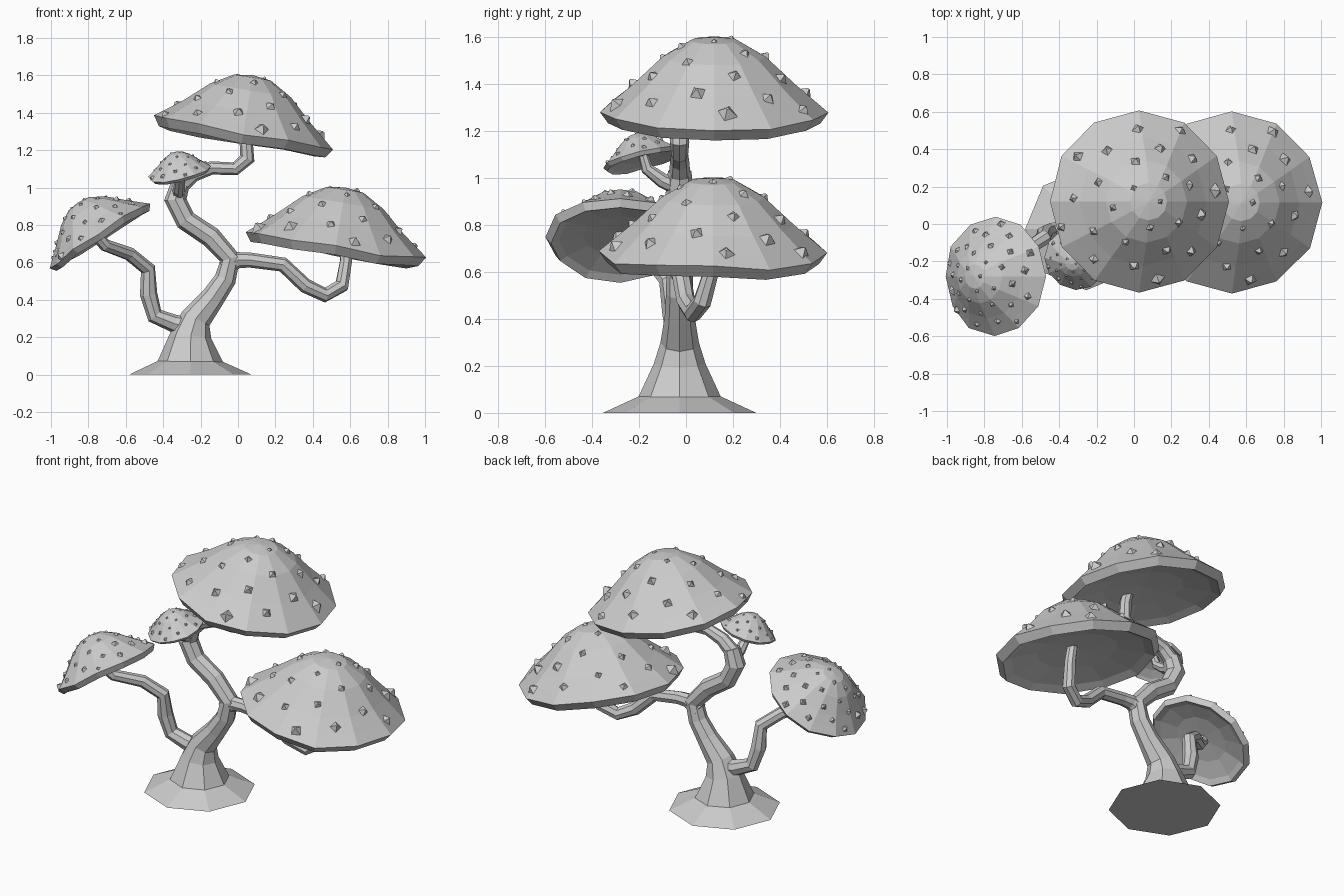
import bpy, bmesh, math, random
from mathutils import Vector, Matrix

random.seed(4)
cube = bpy.data.objects.get("Cube")
if cube:
    bpy.data.objects.remove(cube)

grey = bpy.data.materials.new("plain_grey")
grey.use_nodes = True
grey.diffuse_color = (0.6, 0.6, 0.6, 1)
grey.node_tree.nodes["Principled BSDF"].inputs["Base Color"].default_value = (0.6, 0.6, 0.6, 1)


def finish(bm, name):
    bmesh.ops.recalc_face_normals(bm, faces=bm.faces)
    mesh = bpy.data.meshes.new(name)
    bm.to_mesh(mesh)
    bm.free()
    mesh.materials.append(grey)
    obj = bpy.data.objects.new(name, mesh)
    bpy.context.collection.objects.link(obj)


def bridge(bm, a, b):
    n = len(a)
    for i in range(n):
        bm.faces.new((a[i], a[(i + 1) % n], b[(i + 1) % n], b[i]))


def tube(name, path, sides=8):
    """Faceted limb through (x, y, z, radius) points."""
    bm = bmesh.new()
    pts = [Vector(p[:3]) for p in path]
    rings = []
    side = Vector((0, 1, 0))
    for i, p in enumerate(pts):
        before = (p - pts[i - 1]).normalized() if i else Vector()
        after = (pts[i + 1] - p).normalized() if i + 1 < len(pts) else Vector()
        along = (before + after).normalized() if i else Vector((0, 0, 1)) if path[0][2] == 0 else after
        side = (side - along * side.dot(along)).normalized()
        other = along.cross(side)
        ring = []
        for k in range(sides):
            t = math.tau * k / sides
            ring.append(bm.verts.new(p + path[i][3] * (side * math.cos(t) + other * math.sin(t))))
        rings.append(ring)
    for a, b in zip(rings, rings[1:]):
        bridge(bm, a, b)
    bm.faces.new(rings[0])
    bm.faces.new(rings[-1])
    finish(bm, name)


# Outer bell, tucked lip and shallow underside as (radius, height)
APEX, CEILING = 0.338, 0.05
OUTER = [(0.1, 0.325), (0.22, 0.255), (0.345, 0.14), (0.425, 0.075), (0.487, 0.025)]
INNER = [(0.452, -0.025), (0.4, 0.0), (0.24, 0.035)]


def outer_point(r, angle):
    """Point and outward normal on the bell."""
    prof = [(0, APEX)] + OUTER
    for (r0, z0), (r1, z1) in zip(prof, prof[1:]):
        if r <= r1:
            break
    z = z0 + (z1 - z0) * (r - r0) / (r1 - r0)
    out = Vector((math.cos(angle), math.sin(angle), 0))
    normal = out * (z0 - z1) + Vector((0, 0, r1 - r0))
    return out * r * 0.98 + Vector((0, 0, z)), normal.normalized()


def cap(name, centre, lean_x, lean_y, scale, warts, wart_size, sides=12):
    """Mushroom cap leaning by degrees towards +x and -y, with pyramid warts."""
    place = (Matrix.Translation(centre) @ Matrix.Rotation(math.radians(lean_y), 4, 'X')
             @ Matrix.Rotation(math.radians(lean_x), 4, 'Y') @ Matrix.Scale(scale, 4))
    bm = bmesh.new()
    top = bm.verts.new((0, 0, APEX))
    under = bm.verts.new((0, 0, CEILING))
    # Uneven brim: each spoke droops or lifts as a whole
    droop = [random.uniform(-0.018, 0.018) for _ in range(sides)]
    rings = []
    for r, z in OUTER + INNER:
        ring = []
        for k in range(sides):
            t = math.tau * k / sides
            lift = droop[k] * (r / 0.487) ** 3
            ring.append(bm.verts.new((r * math.cos(t), r * math.sin(t), z + lift)))
        rings.append(ring)
    for a, b in zip(rings, rings[1:]):
        bridge(bm, a, b)
    for k in range(sides):
        j = (k + 1) % sides
        bm.faces.new((top, rings[0][k], rings[0][j]))
        bm.faces.new((under, rings[-1][j], rings[-1][k]))
    bm.transform(place)
    finish(bm, name)

    # Warts spread by the golden angle, larger towards the brim
    bm = bmesh.new()
    for i in range(warts):
        r = 0.46 * math.sqrt((i + 0.5) / warts)
        p, n = outer_point(r, i * 2.39996)
        size = wart_size * random.uniform(0.8, 1.1) * (0.45 + 1.2 * r)
        spin = Matrix.Rotation(random.uniform(0, math.tau), 4, 'Z')
        turn = n.to_track_quat('Z', 'Y').to_matrix().to_4x4()
        bmesh.ops.create_cone(bm, cap_ends=True, segments=4, radius1=size,
                              radius2=size * 0.15, depth=size * 0.8,
                              matrix=Matrix.Translation(p + n * size * 0.1) @ turn @ spin)
    bm.transform(place)
    finish(bm, name + "_warts")


# Flared foot and winding trunk
Y = -0.027
tube("trunk", [(-0.255, Y, 0, 0.327), (-0.255, Y, 0.07, 0.175), (-0.252, Y, 0.21, 0.11),
               (-0.225, Y, 0.3, 0.082), (-0.135, Y, 0.41, 0.064), (-0.068, Y, 0.51, 0.058),
               (-0.042, Y, 0.62, 0.056), (-0.145, Y, 0.735, 0.057), (-0.28, Y, 0.825, 0.057),
               (-0.335, Y, 0.935, 0.06), (-0.305, Y, 1.03, 0.05)])

# Limbs carrying the caps
tube("top_limb", [(-0.32, Y, 1.0, 0.047), (-0.24, Y, 1.07, 0.041), (-0.14, Y, 1.105, 0.036),
                  (-0.015, Y, 1.1, 0.036), (0.05, Y, 1.155, 0.041), (0.042, Y, 1.27, 0.035),
                  (0.035, 0, 1.35, 0.03)])
tube("left_limb", [(-0.08, Y, 0.57, 0.047), (0.0, Y, 0.612, 0.044), (0.065, Y, 0.612, 0.04),
                   (0.24, -0.02, 0.588, 0.04), (0.36, 0, 0.475, 0.04), (0.465, 0.03, 0.425, 0.04),
                   (0.555, 0.07, 0.475, 0.04), (0.578, 0.11, 0.61, 0.034),
                   (0.565, 0.12, 0.74, 0.03)])
tube("right_limb", [(-0.22, Y, 0.25, 0.055), (-0.34, Y, 0.272, 0.048), (-0.445, -0.04, 0.315, 0.045),
                    (-0.478, -0.055, 0.43, 0.047), (-0.482, -0.075, 0.565, 0.041),
                    (-0.58, -0.14, 0.645, 0.037), (-0.71, -0.25, 0.692, 0.034),
                    (-0.755, -0.28, 0.74, 0.032), (-0.77, -0.28, 0.79, 0.028)])
tube("small_limb", [(-0.32, Y, 0.96, 0.037), (-0.315, -0.1, 0.99, 0.032),
                    (-0.31, -0.165, 1.04, 0.027), (-0.305, -0.185, 1.11, 0.02)])

# Caps
cap("top_cap", (0.025, 0.12, 1.267), 9.4, 0, 1, 26, 0.05)
cap("left_cap", (0.52, 0.115, 0.667), 9.4, 0, 1, 26, 0.05)
cap("right_cap", (-0.735, -0.28, 0.735), -33, 0, 0.655, 34, 0.048)
cap("small_cap", (-0.31, -0.185, 1.075), -11, 14, 0.35, 26, 0.055)
